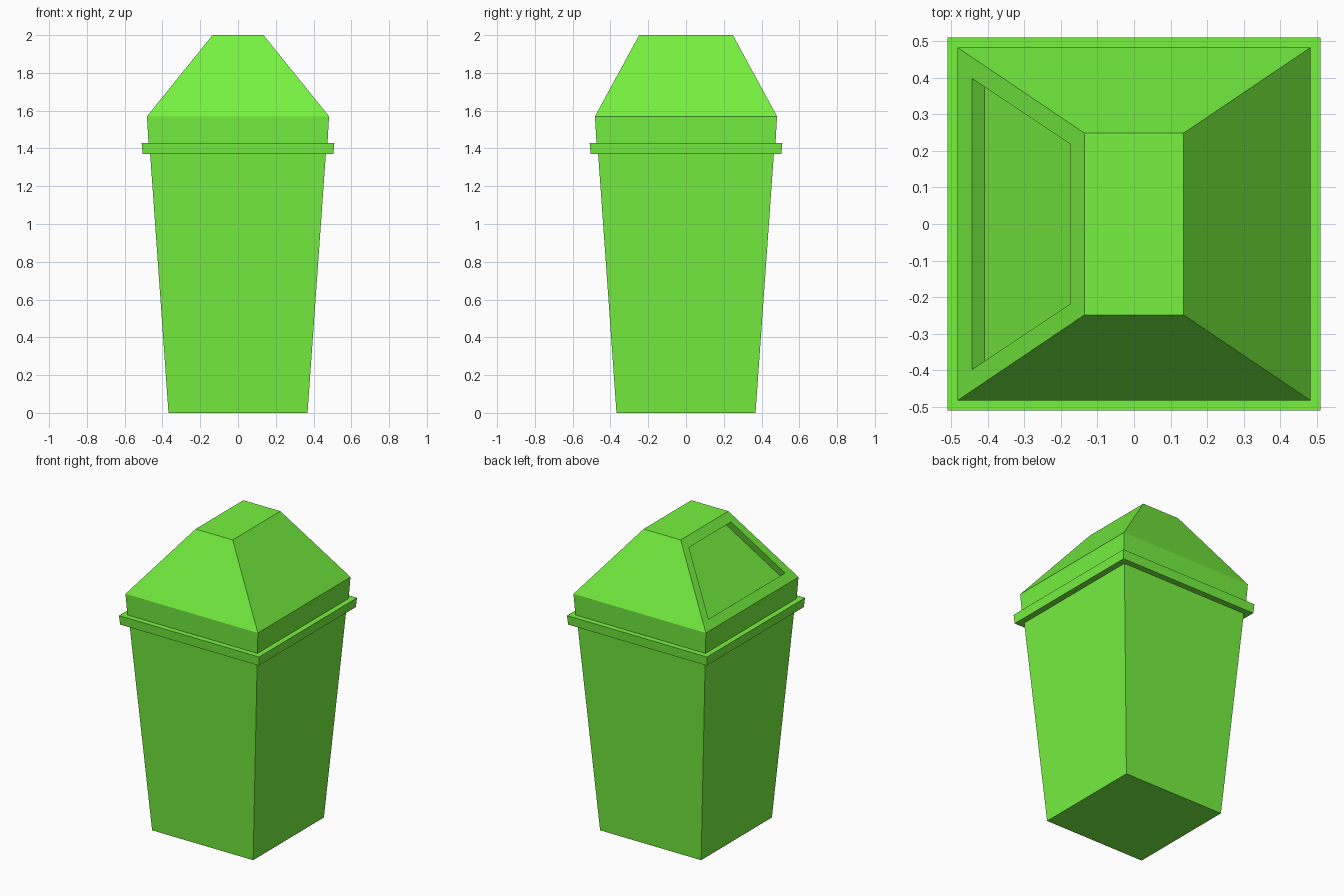
import bpy, bmesh
from mathutils import Vector

if "Cube" in bpy.data.objects:
    bpy.data.objects.remove(bpy.data.objects["Cube"])

green = bpy.data.materials.new("green_plastic")
green.diffuse_color = (0.18, 0.88, 0.05, 1)
green.use_nodes = True
green.node_tree.nodes["Principled BSDF"].inputs["Base Color"].default_value = green.diffuse_color


def loft(bm, rings, cap_bottom=False, cap_top=False):
    """Stack rectangular rings given as (half_x, half_y, z)."""
    loops = [[bm.verts.new((sx * hx, sy * hy, z))
              for sx, sy in ((-1, -1), (1, -1), (1, 1), (-1, 1))]
             for hx, hy, z in rings]
    for a, b in zip(loops, loops[1:]):
        for i in range(4):
            j = (i + 1) % 4
            bm.faces.new((a[i], a[j], b[j], b[i]))
    if cap_bottom:
        bm.faces.new(loops[0][::-1])
    if cap_top:
        bm.faces.new(loops[-1])
    bm.normal_update()


def finish(bm, name):
    mesh = bpy.data.meshes.new(name)
    bm.to_mesh(mesh)
    bm.free()
    mesh.materials.append(green)
    obj = bpy.data.objects.new(name, mesh)
    bpy.context.collection.objects.link(obj)
    return obj


# Tapered bin body
bm = bmesh.new()
loft(bm, [(0.368, 0.368, 0), (0.465, 0.465, 1.37)], cap_bottom=True)
finish(bm, "bin_body")

# Lid: rim underside, rim, ledge, collar, hipped top
bm = bmesh.new()
loft(bm, [(0.465, 0.465, 1.37), (0.505, 0.505, 1.37), (0.51, 0.51, 1.43),
          (0.474, 0.474, 1.43), (0.482, 0.482, 1.57), (0.135, 0.248, 2.0)],
     cap_top=True)

# Recessed flap in the left slope of the lid
flap = min((f for f in bm.faces if f.calc_center_median().z > 1.7),
           key=lambda f: f.calc_center_median().x)
normal = flap.normal.copy()
bmesh.ops.inset_individual(bm, faces=[flap], thickness=0.057)
for v in flap.verts:
    low = v.co.z < 1.8
    x, y = (-0.443, 0.398) if low else (-0.175, 0.219)
    z = 1.57 + (x + 0.482) * 0.43 / 0.347
    v.co = Vector((x, y if v.co.y > 0 else -y, z))
floor = bmesh.ops.extrude_discrete_faces(bm, faces=[flap])["faces"][0]
bmesh.ops.translate(bm, verts=floor.verts, vec=normal * -0.045)
finish(bm, "swing_lid")
